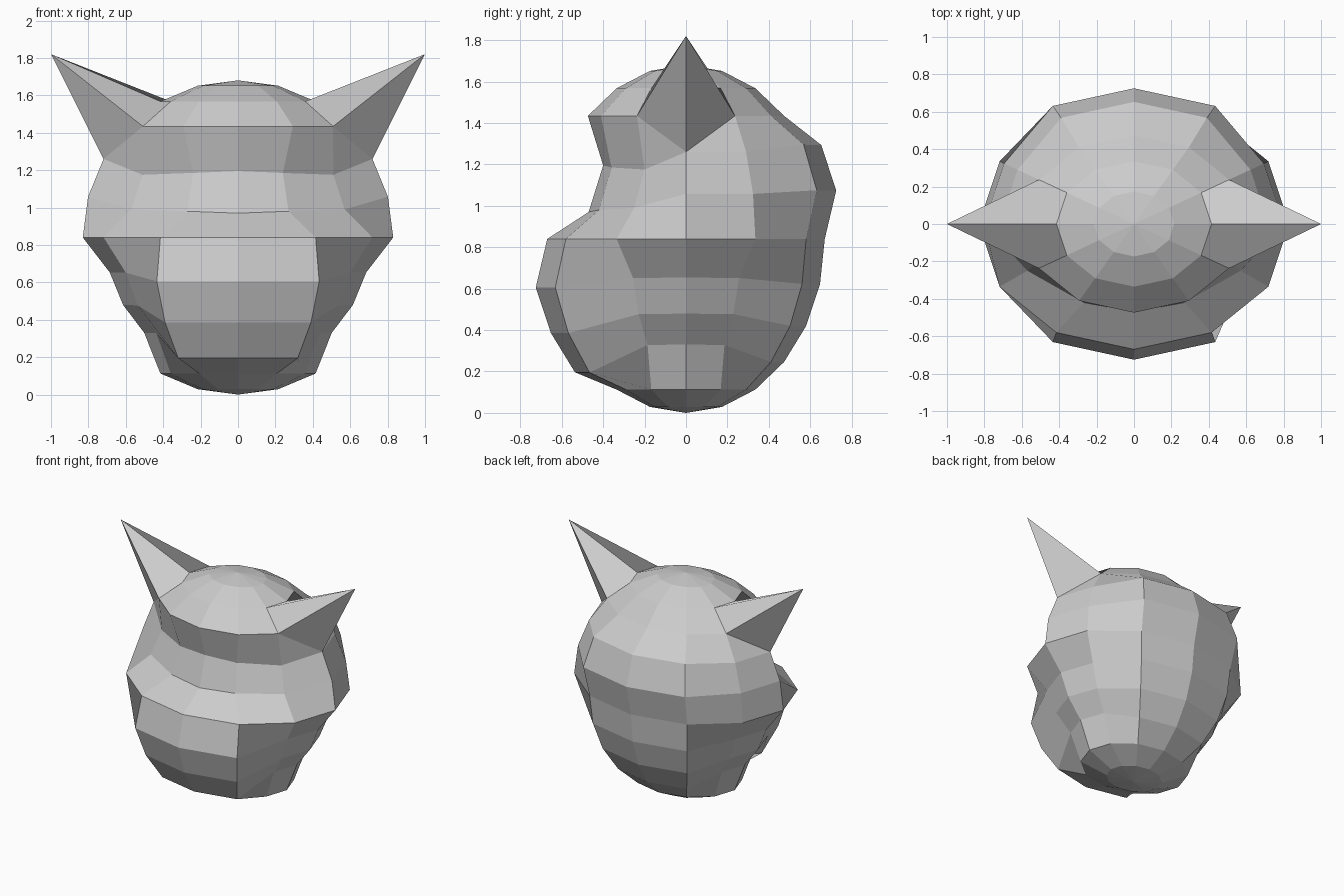
import bpy, bmesh, math
from mathutils import Vector

if "Cube" in bpy.data.objects:
    bpy.data.objects.remove(bpy.data.objects["Cube"])

RX, RY, RZ = 0.83, 0.67, 0.84      # head radii
SEG, RINGS = 12, 12

# head: egg-shaped 12 x 12 sphere, standing on the ground
bm = bmesh.new()
bmesh.ops.create_uvsphere(bm, u_segments=SEG, v_segments=RINGS, radius=1)

# look up vertices by ring (0 = bottom pole) and angle in degrees from +x
grid = {}
for v in bm.verts:
    ring = round(math.degrees(math.asin(max(-1, min(1, v.co.z)))) / 15) + 6
    angle = round(math.degrees(math.atan2(v.co.y, v.co.x)) / 30) * 30 % 360
    grid[ring, angle] = v
    v.co = Vector((v.co.x * RX, v.co.y * RY, v.co.z * RZ + RZ))


def vert(ring, angle):
    return grid[ring, angle % 360]


def push(rings, angles, amount):
    """Move a patch along the surface normal of the head."""
    for r in rings:
        for a in angles:
            v = vert(r, a)
            x, y, z = v.co
            n = Vector((x / RX**2, y / RY**2, (z - RZ) / RZ**2))
            v.co += n.normalized() * amount


push((3, 4, 5), (-60, -90, -120), 0.08)                    # muzzle
push((7, 8), (60, 90, 120), 0.08)                          # back of head
push((3, 4, 5), (-30, 0, 30, 150, 180, 210), -0.12)        # hollow cheeks

# eye hollow under the brow
eyes = {(8, -90): (0, -0.40, 1.195), (8, -60): (0.24, -0.36, 1.185),
        (8, -30): (0.51, -0.20, 1.175), (7, -90): (0, -0.47, 0.97),
        (7, -60): (0.27, -0.42, 0.98), (7, -30): (0.57, -0.25, 0.99)}
for (r, a), (x, y, z) in eyes.items():
    vert(r, a).co = (x, y, z)
    vert(r, 180 - a).co = (-x, y, z)

# ears: one vertex on each side drawn out to a point
for side, a in ((1, 0), (-1, 180)):
    vert(9, a).co = (side, 0, 1.82)
    for d in (-30, 30):
        bmesh.ops.connect_verts(bm, verts=[vert(9, a + d), vert(8, a)])

bmesh.ops.recalc_face_normals(bm, faces=bm.faces)
mesh = bpy.data.meshes.new("head")
bm.to_mesh(mesh)
bm.free()
head = bpy.data.objects.new("head", mesh)
bpy.context.collection.objects.link(head)
